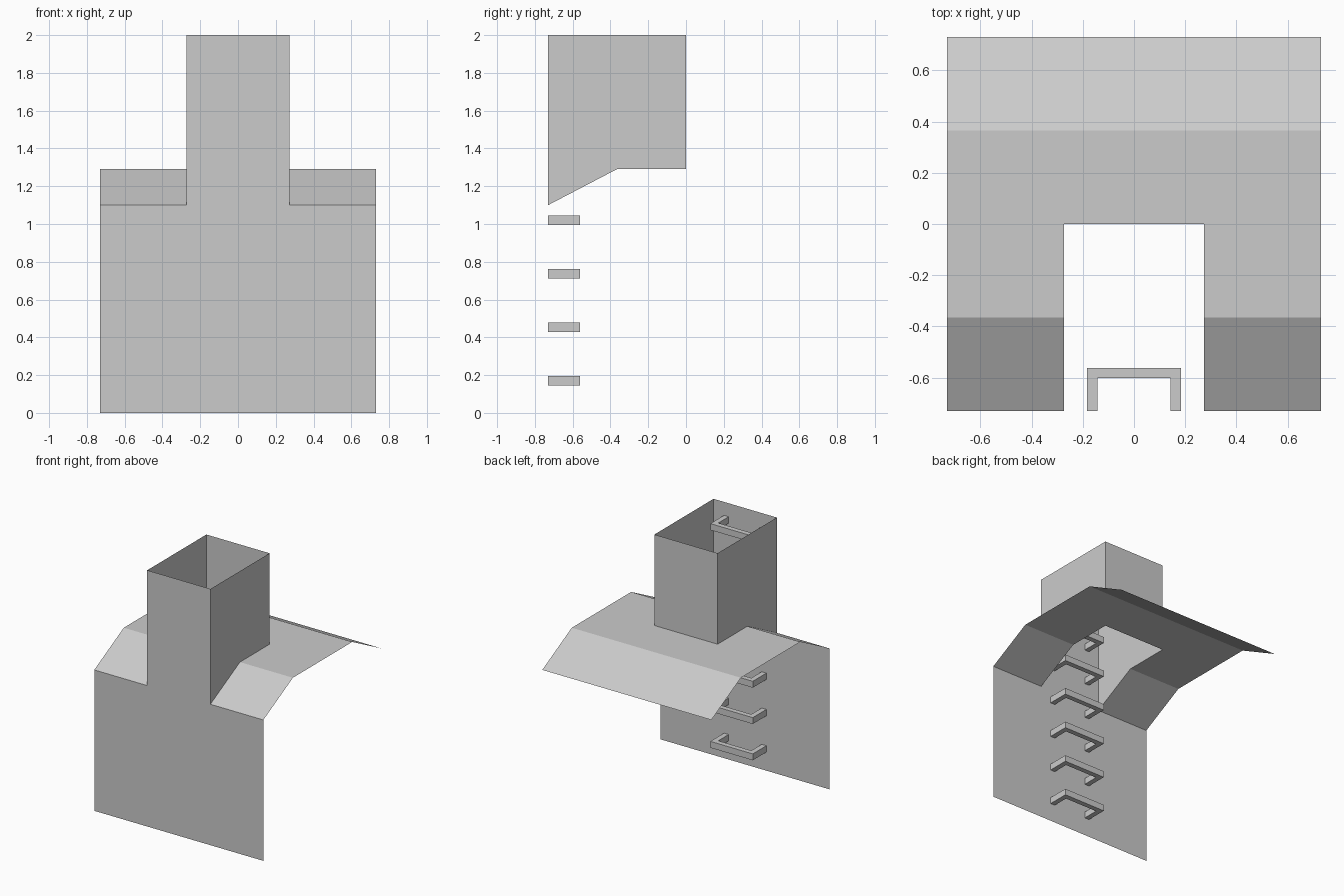
import bpy

cube = bpy.data.objects.get("Cube")
if cube:
    bpy.data.objects.remove(cube, do_unlink=True)

# Main dimensions
HALF = 0.73          # half width and half depth
SHAFT = 0.273        # half width of the shaft
EAVE, RIDGE, TOP = 1.10, 1.29, 2.0
BEND = 0.366         # where the roof turns down

grey = bpy.data.materials.new("plain grey")
grey.use_nodes = True
colour = (0.6, 0.6, 0.6, 1)
grey.diffuse_color = colour
grey.node_tree.nodes["Principled BSDF"].inputs["Base Color"].default_value = colour


def sheet(name, polygons):
    """Object made of flat polygons, each a list of corner points."""
    verts, faces = [], []
    for poly in polygons:
        ids = []
        for p in poly:
            if p not in verts:
                verts.append(p)
            ids.append(verts.index(p))
        faces.append(ids)
    mesh = bpy.data.meshes.new(name)
    mesh.from_pydata(verts, [], faces)
    mesh.materials.append(grey)
    obj = bpy.data.objects.new(name, mesh)
    bpy.context.collection.objects.link(obj)
    return obj


def mirrored(points):
    """Mirror a polygon across x, keeping it facing outward."""
    return [(-x, y, z) for x, y, z in reversed(points)]


# Front wall, rising into the front of the shaft
half_front = [(HALF, 0), (HALF, EAVE), (SHAFT, EAVE), (SHAFT, TOP)]
outline = half_front + [(-x, z) for x, z in reversed(half_front)]
sheet("front_wall", [[(x, -HALF, z) for x, z in outline]])

# Shaft sides and back, open at top and bottom
side = [(SHAFT, -HALF, EAVE), (SHAFT, -BEND, RIDGE), (SHAFT, 0, RIDGE),
        (SHAFT, 0, TOP), (SHAFT, -HALF, TOP)]
back = [(SHAFT, 0, RIDGE), (-SHAFT, 0, RIDGE), (-SHAFT, 0, TOP), (SHAFT, 0, TOP)]
sheet("shaft", [side, mirrored(side), back])

# Roof sheet with a notch under the shaft
half_flat = [(SHAFT, 0, RIDGE), (SHAFT, -BEND, RIDGE),
             (HALF, -BEND, RIDGE), (HALF, BEND, RIDGE)]
flat = half_flat + mirrored(half_flat)
front_slope = [(SHAFT, -HALF, EAVE), (HALF, -HALF, EAVE),
               (HALF, -BEND, RIDGE), (SHAFT, -BEND, RIDGE)]
back_slope = [(HALF, BEND, RIDGE), (HALF, HALF, EAVE),
              (-HALF, HALF, EAVE), (-HALF, BEND, RIDGE)]
sheet("roof", [flat, front_slope, mirrored(front_slope), back_slope])

# Ladder rungs: U-shaped brackets on the inside of the front wall
W, BAR, REACH, TALL = 0.183, 0.04, 0.168, 0.05
wall, tip = -HALF, -HALF + REACH
half_u = [(W, wall), (W, tip)]
half_inner = [(W - BAR, tip - BAR), (W - BAR, wall)]
u = (half_u + [(-x, y) for x, y in reversed(half_u)]
     + [(-x, y) for x, y in reversed(half_inner)] + half_inner)
for i in range(7):
    low = 0.145 + i * 0.2833
    high = low + TALL
    polys = [[(x, y, high) for x, y in u], [(x, y, low) for x, y in reversed(u)]]
    for a, b in zip(u, u[1:] + u[:1]):
        polys.append([(*a, low), (*b, low), (*b, high), (*a, high)])
    sheet(f"rung_{i + 1}", polys)
